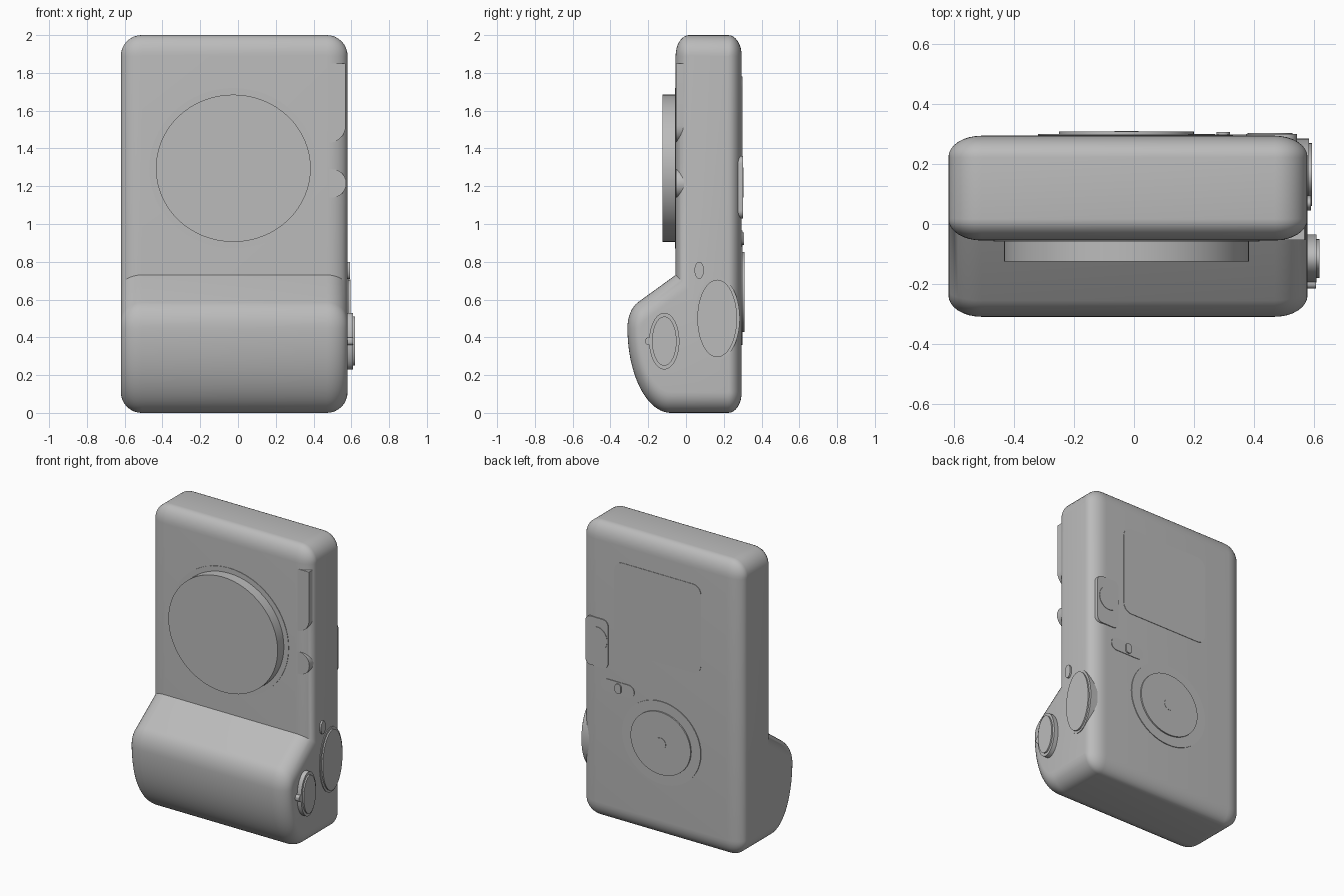
import bpy, bmesh
from math import sin, cos, pi, radians
from mathutils import Vector

if "Cube" in bpy.data.objects:
    bpy.data.objects.remove(bpy.data.objects["Cube"])

grey = bpy.data.materials.new("plain_grey")
grey.use_nodes = True
grey.diffuse_color = (0.5, 0.5, 0.5, 1)
grey.node_tree.nodes["Principled BSDF"].inputs["Base Color"].default_value = (0.5, 0.5, 0.5, 1)


def finish(name, bm):
    bmesh.ops.recalc_face_normals(bm, faces=bm.faces)
    mesh = bpy.data.meshes.new(name)
    bm.to_mesh(mesh)
    bm.free()
    mesh.materials.append(grey)
    obj = bpy.data.objects.new(name, mesh)
    bpy.context.collection.objects.link(obj)
    bpy.ops.object.select_all(action='DESELECT')
    obj.select_set(True)
    bpy.context.view_layer.objects.active = obj
    bpy.ops.object.shade_smooth_by_angle(angle=radians(35))
    return obj


def loft(name, rings):
    """Skin a list of equal rings and close both ends."""
    bm = bmesh.new()
    loops = [[bm.verts.new(p) for p in ring] for ring in rings]
    n = len(loops[0])
    for a, b in zip(loops, loops[1:]):
        for i in range(n):
            j = (i + 1) % n
            bm.faces.new((a[i], a[j], b[j], b[i]))
    bm.faces.new(loops[0])
    bm.faces.new(loops[-1])
    return finish(name, bm)


def arc(cx, cz, rx, rz, start, end, steps):
    angles = [radians(start + (end - start) * i / steps) for i in range(steps + 1)]
    return [(cx + rx * cos(t), cz + rz * sin(t)) for t in angles]


def ellipse(cx, cz, rx, rz, n=48):
    return arc(cx, cz, rx, rz, 0, 360, n)[:-1]


def rounded(x0, x1, z0, z1, r):
    pts = []
    for cx, cz, start in ((x1 - r, z1 - r, 0), (x0 + r, z1 - r, 90),
                          (x0 + r, z0 + r, 180), (x1 - r, z0 + r, 270)):
        pts += arc(cx, cz, r, r, start, start + 90, 8)
    return pts


def plate(name, outline, axis, start, end):
    """Extrude an outline along x (outline is y,z) or y (outline is x,z)."""
    place = (lambda p, d: (d, p[0], p[1])) if axis == 'x' else (lambda p, d: (p[0], d, p[1]))
    return loft(name, [[place(p, d) for p in outline] for d in (start, end)])


def inset(points, d):
    """Move a counter-clockwise outline inwards by d."""
    out = []
    for i, p in enumerate(points):
        p = Vector(p)
        e1 = (p - Vector(points[i - 1])).normalized()
        e2 = (Vector(points[(i + 1) % len(points)]) - p).normalized()
        n1, n2 = Vector((-e1.y, e1.x)), Vector((-e2.y, e2.x))
        out.append(p + (n1 + n2) * d / (1 + n1.dot(n2)))
    return out


# Body with front grip: side profile, rounded at both ends, squeezed in depth
DEPTH, R = 0.65, 0.11
BACK, FRONT = 0.295 / DEPTH, -0.055 / DEPTH
profile = arc(BACK - R, R, R, R, -90, 0, 8)
profile += arc(BACK - R, 2 - R, R, R, 0, 90, 8)
profile += arc(FRONT + R, 2 - R, R, R, 90, 180, 8)
profile.append((FRONT, 0.73))
profile += arc(-0.327, 0.45, 0.15, 0.15, 116, 180, 8)
profile += arc(-0.123, 0.45, 0.354, 0.45, 180, 270, 20)[1:]
X0, X1, STEPS = -0.62, 0.58, 8
slices = []
for i in range(STEPS + 1):
    t = pi / 2 * i / STEPS
    slices.append((R * (1 - sin(t)), R * (1 - cos(t)) * 0.995))
stations = [(X0 + a, d) for a, d in reversed(slices)] + [(X1 - a, d) for a, d in slices]
loft("body_with_grip", [[(x, y * DEPTH, z) for y, z in inset(profile, d)] for x, d in stations])

# Front lens disc and its seat
plate("lens_seat", ellipse(-0.025, 1.295, 0.445, 0.425, 64), 'y', -0.03, -0.058)
plate("lens_disc", ellipse(-0.025, 1.295, 0.41, 0.39, 64), 'y', -0.03, -0.125)

# Front corner window and button, flush with the front
window = [(0.46, 1.43)] + arc(0.48, 1.52, 0.09, 0.09, -90, 0, 8) + [(0.57, 1.85), (0.46, 1.85)]
plate("corner_window", window, 'y', 0.0, -0.054)
button = [(0.46, 1.14)] + arc(0.5, 1.215, 0.073, 0.075, -90, 90, 12) + [(0.46, 1.29)]
plate("front_button", button, 'y', 0.0, -0.054)

# Side dials and button
plate("large_dial_rim", ellipse(0.165, 0.5, 0.12, 0.22), 'x', 0.53, 0.585)
plate("large_dial", ellipse(0.165, 0.5, 0.105, 0.205), 'x', 0.53, 0.595)
plate("small_dial_rim", ellipse(-0.115, 0.38, 0.08, 0.15), 'x', 0.53, 0.61)
plate("small_dial", ellipse(-0.115, 0.38, 0.065, 0.13), 'x', 0.53, 0.62)
plate("small_dial_lever", rounded(-0.215, -0.16, 0.36, 0.4, 0.015), 'x', 0.53, 0.608)
plate("side_button", ellipse(0.07, 0.755, 0.025, 0.045, 24), 'x', 0.55, 0.592)

# Back screen, thumb rest and switch
plate("screen", rounded(-0.32, 0.33, 1.18, 1.78, 0.06), 'y', 0.28, 0.298)
plate("thumb_rest", rounded(0.375, 0.545, 1.03, 1.36, 0.04), 'y', 0.24, 0.301)
plate("thumb_button", ellipse(0.455, 1.22, 0.075, 0.08, 32), 'y', 0.28, 0.304)
plate("switch_plate", rounded(0.18, 0.43, 0.88, 0.965, 0.042), 'y', 0.28, 0.299)
plate("switch_knob", rounded(0.275, 0.32, 0.89, 0.955, 0.02), 'y', 0.28, 0.308)

# Back control wheel
for name, rx, rz, top in (("wheel_ring", 0.295, 0.28, 0.3), ("wheel", 0.225, 0.212, 0.309),
                          ("wheel_centre", 0.04, 0.038, 0.311)):
    plate(name, ellipse(-0.025, 0.64, rx, rz), 'y', 0.28, top)
